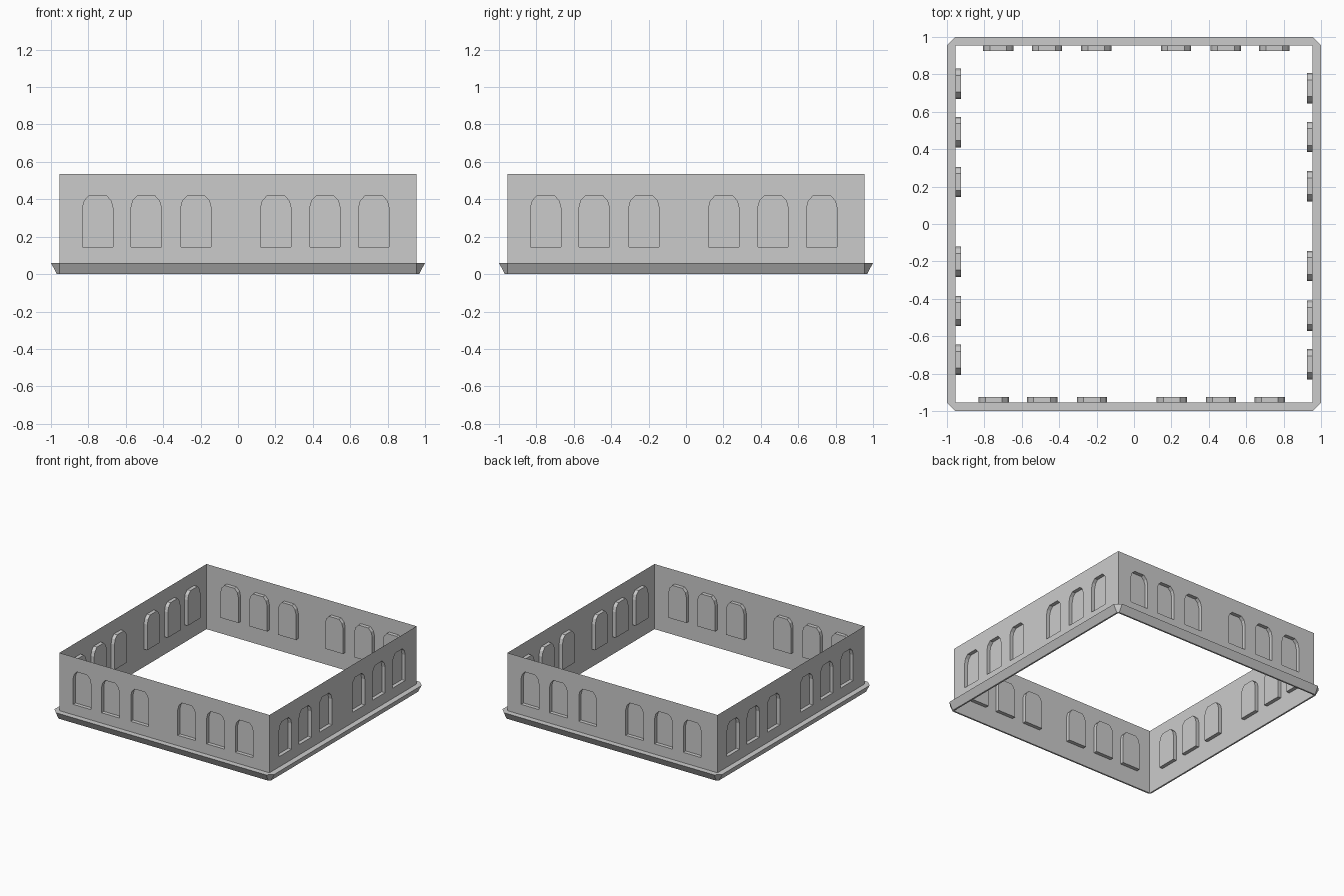
import bpy, bmesh, math
from mathutils import Matrix

if "Cube" in bpy.data.objects:
    bpy.data.objects.remove(bpy.data.objects["Cube"])

W = 0.955            # wall plane distance from centre
TOP, LEDGE = 0.535, 0.06
DEPTH = 0.03         # niche depth
SILL, HEAD = 0.145, 0.42
WIN_W = 0.162
LEFTS = (-0.831, -0.572, -0.306, 0.121, 0.384, 0.645)


def arch(x):
    """Arch line from left spring to right spring, as (x, z) points."""
    left = [(0, 0.355), (0.01, 0.393), (0.036, HEAD)]
    right = [(WIN_W - a, z) for a, z in reversed(left)]
    return [(x + a, z) for a, z in left + right]


def make_object(name, bm, angle=0):
    bmesh.ops.remove_doubles(bm, verts=bm.verts, dist=1e-5)
    bmesh.ops.transform(bm, matrix=Matrix.Rotation(angle, 4, 'Z'), verts=bm.verts)
    me = bpy.data.meshes.new(name)
    bm.to_mesh(me)
    bm.free()
    bpy.context.collection.objects.link(bpy.data.objects.new(name, me))


def build_wall(name, angle):
    bm = bmesh.new()

    def face(pts):
        bm.faces.new([bm.verts.new(p) for p in pts])

    def panel(pts, y=-W):
        face([(x, y, z) for x, z in pts])

    # plain piers between the niches
    edges = [-W] + [e for x in LEFTS for e in (x, x + WIN_W)] + [W]
    for a, b in zip(edges[::2], edges[1::2]):
        panel([(a, 0), (b, 0), (b, SILL), (b, 0.355), (b, TOP), (a, TOP), (a, 0.355), (a, SILL)])

    for x in LEFTS:
        b, top = x + WIN_W, arch(x)
        # wall below and above the niche
        panel([(x, 0), (b, 0), (b, SILL), (x, SILL)])
        panel(top + [(b, TOP), (x, TOP)])
        # niche back and reveals
        loop = [(x, SILL)] + top + [(b, SILL)]
        panel(loop[::-1], -W + DEPTH)
        for (x0, z0), (x1, z1) in zip(loop, loop[1:] + loop[:1]):
            face([(x0, -W, z0), (x1, -W, z1), (x1, -W + DEPTH, z1), (x0, -W + DEPTH, z0)])
    make_object(name, bm, angle)


for i, side in enumerate(("front", "right", "back", "left")):
    build_wall(side + "_wall", i * math.pi / 2)

# sloping ledge with cut corners around the foot of the walls
bm = bmesh.new()


def ring(r, z):
    pts = []
    for sx, sy in ((1, -1), (1, 1), (-1, 1), (-1, -1)):
        pair = [(sx * W, sy * r), (sx * r, sy * W)]
        pts += pair if sx * sy < 0 else pair[::-1]
    return [bm.verts.new((x, y, z)) for x, y in pts]


rings = [ring(W, LEDGE), ring(1.0, LEDGE), ring(0.968, 0), ring(W, 0)]
for lo, hi in zip(rings[1:], rings[:-1]):
    for i in range(8):
        j = (i + 1) % 8
        quad = [lo[i], lo[j], hi[j], hi[i]]
        if len({tuple(v.co) for v in quad}) > 2:
            bm.faces.new(quad)
make_object("base_ledge", bm)
